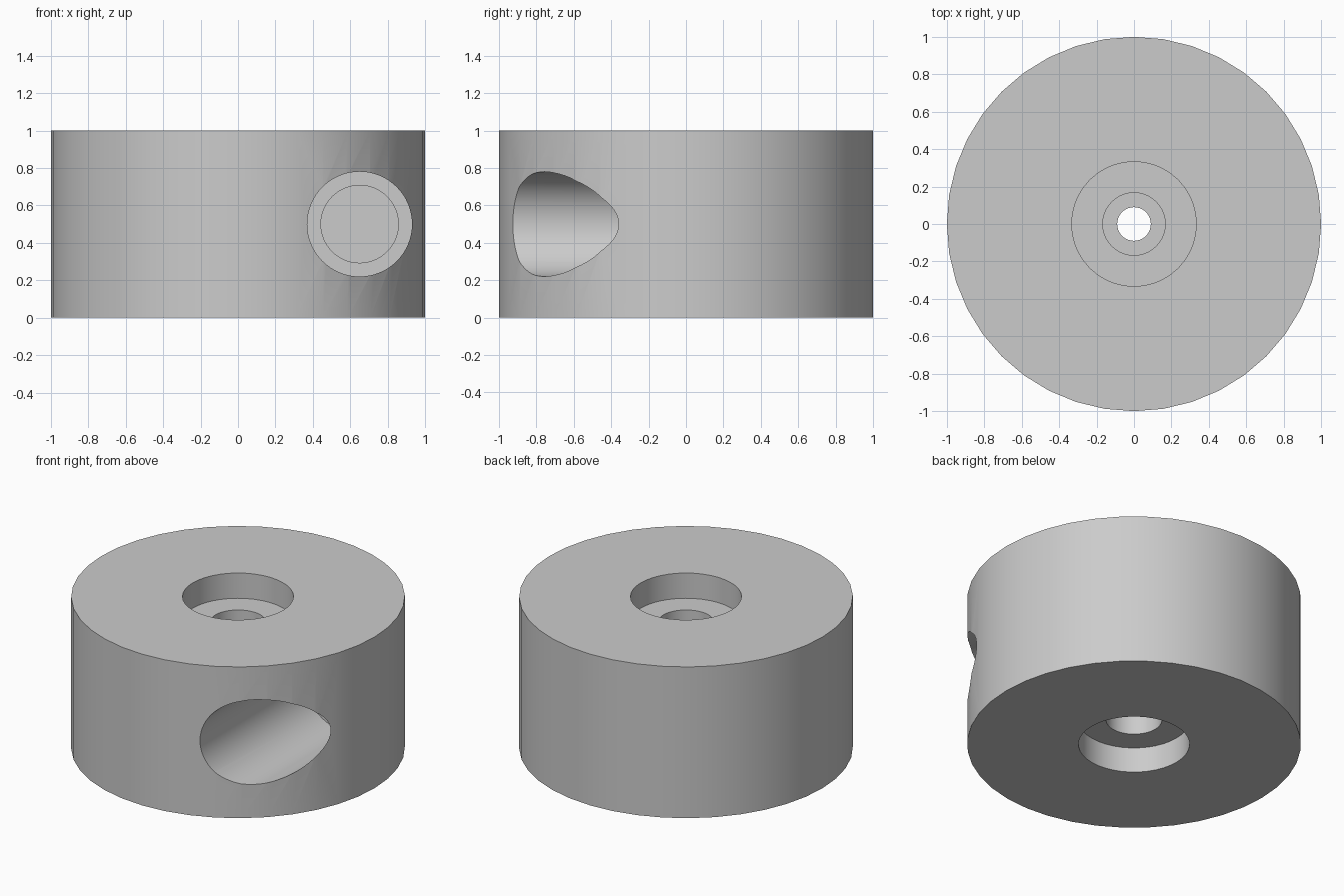
import bpy
import bmesh
from math import cos, sin, pi, radians
from mathutils import Matrix

cube = bpy.data.objects.get("Cube")
if cube:
    bpy.data.objects.remove(cube, do_unlink=True)

grey = bpy.data.materials.new("plain grey")
grey.use_nodes = True
colour = (0.6, 0.6, 0.6, 1)
grey.diffuse_color = colour
grey.node_tree.nodes["Principled BSDF"].inputs["Base Color"].default_value = colour


def lathe(name, profile, sides, closed, matrix=Matrix()):
    """Turn a (radius, height) profile round z; cap the ends unless closed."""
    bm = bmesh.new()
    rings = [[bm.verts.new((r * cos(2 * pi * i / sides), r * sin(2 * pi * i / sides), z))
              for i in range(sides)] for r, z in profile]
    pairs = list(zip(rings, rings[1:]))
    if closed:
        pairs.append((rings[-1], rings[0]))
    else:
        bm.faces.new(rings[0])
        bm.faces.new(rings[-1])
    for a, b in pairs:
        for i in range(sides):
            j = (i + 1) % sides
            bm.faces.new((a[i], a[j], b[j], b[i]))
    bmesh.ops.transform(bm, matrix=matrix, verts=bm.verts)
    bmesh.ops.recalc_face_normals(bm, faces=bm.faces)
    mesh = bpy.data.meshes.new(name)
    bm.to_mesh(mesh)
    bm.free()
    mesh.materials.append(grey)
    obj = bpy.data.objects.new(name, mesh)
    bpy.context.collection.objects.link(obj)
    return obj


# Disc with a stepped bore, the same from above and below
upper = [(0.09, 0.667), (0.167, 0.667), (0.167, 0.833), (0.333, 0.833), (0.333, 1), (1, 1)]
lower = [(r, 1 - z) for r, z in reversed(upper)]
body = lathe("round_body", upper + lower, 40, True)

# Blind stepped hole running back from the front, off to one side
step = [(0.28, -1.2), (0.28, 0.167), (0.207, 0.167), (0.207, 0.333)]
place = Matrix.Translation((0.65, 0, 0.5)) @ Matrix.Rotation(radians(-90), 4, "X")
cutter = lathe("side_hole_cutter", step, 64, False, place)
cutter.hide_render = True

cut = body.modifiers.new("side hole", "BOOLEAN")
cut.operation = "DIFFERENCE"
cut.solver = "EXACT"
cut.object = cutter

bpy.ops.object.select_all(action="DESELECT")
body.select_set(True)
bpy.context.view_layer.objects.active = body
bpy.ops.object.modifier_apply(modifier=cut.name)
bpy.data.objects.remove(cutter, do_unlink=True)
bpy.ops.object.shade_smooth_by_angle(angle=radians(30))
